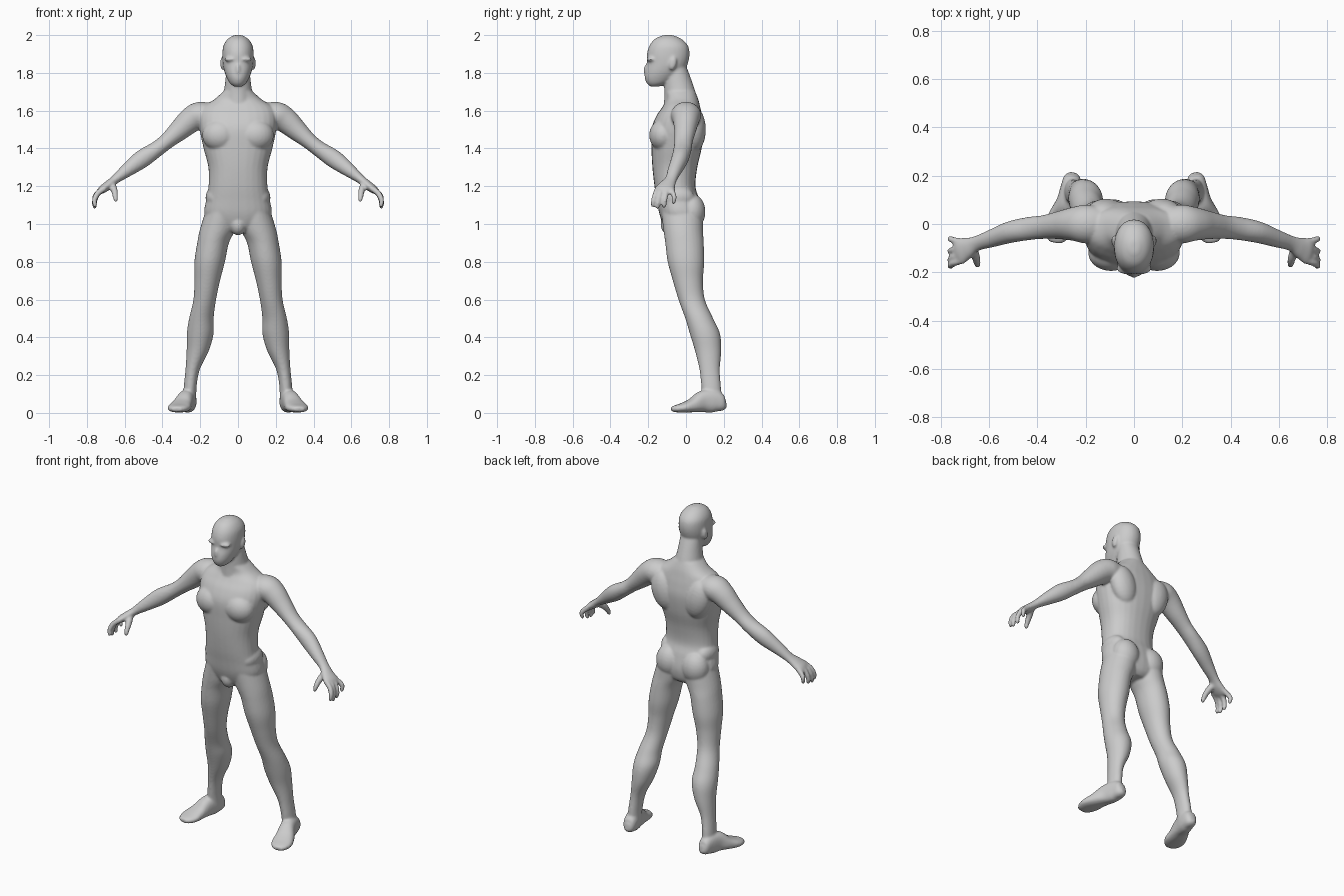
import bpy, bmesh, math
from mathutils import Vector, Matrix

bm = bmesh.new()


def spline(rows, steps=5):
    """Catmull-Rom interpolation of rows of numbers."""
    out = []
    for i in range(len(rows) - 1):
        p = [rows[max(0, min(len(rows) - 1, i + k))] for k in (-1, 0, 1, 2)]
        for j in range(steps):
            t = j / steps
            out.append([0.5 * (2 * b + (c - a) * t + (2 * a - 5 * b + 4 * c - d) * t * t
                               + (3 * b - a - 3 * c + d) * t ** 3) for a, b, c, d in zip(*p)])
    return out + [list(rows[-1])]


def loft(rows, s=1, hint=(0, 1, 0), flat=False, power=2.0, n=28):
    """Tube through rows (x, y, z, half width, half depth along hint)."""
    pts = spline(rows)
    rings = []
    for i, (x, y, z, a, b) in enumerate(pts):
        t = Vector(pts[min(i + 1, len(pts) - 1)][:3]) - Vector(pts[max(i - 1, 0)][:3])
        t = Vector((0, 0, 1)) if flat else t.normalized()
        v = Vector(hint)
        v = (v - t * v.dot(t)).normalized()
        u = v.cross(t)
        ring = []
        for k in range(n):
            c, d = math.cos(2 * math.pi * k / n), math.sin(2 * math.pi * k / n)
            c = math.copysign(abs(c) ** (2 / power), c)
            d = math.copysign(abs(d) ** (2 / power), d)
            co = Vector((x, y, z)) + u * max(a, .002) * c + v * max(b, .002) * d
            ring.append(bm.verts.new((co.x * s, co.y, co.z)))
        rings.append(ring)
    for r, q in zip(rings, rings[1:]):
        for k in range(n):
            bm.faces.new((r[k], r[(k + 1) % n], q[(k + 1) % n], q[k]))
    bm.faces.new(rings[0][::-1])
    bm.faces.new(rings[-1])


def blob(loc, size, s=1, rot=(0, 0, 0)):
    """Ellipsoid muscle mass."""
    m = Matrix.Translation((loc[0] * s, loc[1], loc[2]))
    for axis, ang in zip('XYZ', (rot[0], rot[1] * s, rot[2] * s)):
        m = m @ Matrix.Rotation(math.radians(ang), 4, axis)
    bmesh.ops.create_uvsphere(bm, u_segments=24, v_segments=14, radius=1,
                              matrix=m @ Matrix.Diagonal((*size, 1)))


def upright(rows, power=2.0):
    """Centred tube from rows (z, half width, front y, back y)."""
    loft([(0, (f + b) / 2, z, w, (b - f) / 2) for z, w, f, b in rows], flat=True, power=power)


# torso with trapezius slope
upright([(.955, .06, -.09, .05), (.985, .13, -.115, .075), (1.05, .178, -.14, .085),
         (1.13, .168, -.155, .07), (1.2, .156, -.167, .05), (1.3, .157, -.178, .06),
         (1.4, .182, -.183, .083), (1.5, .203, -.183, .094), (1.57, .205, -.158, .086),
         (1.62, .185, -.125, .075), (1.66, .125, -.105, .065), (1.70, .08, -.11, .05)], 2.3)
# neck
upright([(1.58, .09, -.12, .07), (1.68, .078, -.115, .055), (1.76, .067, -.115, .03),
         (1.84, .06, -.1, .0)])
# head
upright([(1.728, .022, -.19, -.14), (1.745, .043, -.208, -.095), (1.775, .06, -.219, -.05),
         (1.81, .073, -.217, -.01), (1.85, .081, -.207, .01), (1.9, .083, -.207, .019),
         (1.945, .077, -.193, .01), (1.98, .054, -.165, -.025), (2.0, .02, -.12, -.07)], 2.1)
# nose ridge and groin
blob((0, -.203, 1.815), (.014, .022, .035))
blob((0, -.085, 1.0), (.045, .05, .06))

FINGERS = [(-.150, -.172, 0), (-.125, -.147, -.01), (-.10, -.112, -.005), (-.075, -.062, .015)]

for s in (1, -1):
    # arm
    loft([(.13, .0, 1.575, .06, .07), (.2, .0, 1.575, .072, .08), (.25, .0, 1.55, .068, .07),
          (.31, -.005, 1.497, .056, .058), (.375, -.013, 1.44, .043, .049),
          (.43, -.018, 1.397, .042, .048), (.51, -.033, 1.343, .048, .045),
          (.59, -.06, 1.283, .036, .037), (.65, -.08, 1.236, .024, .032),
          (.69, -.10, 1.203, .024, .045), (.72, -.112, 1.182, .021, .055),
          (.737, -.118, 1.168, .013, .045)], s)
    # fingers and thumb
    for y0, y1, dz in FINGERS:
        loft([(.705, y0, 1.19, .015, .014), (.742, (y0 + y1) / 2, 1.163, .016, .014),
              (.76, y1, 1.127 + dz, .014, .013), (.757, y1 - .004, 1.098 + dz, .011, .011),
              (.755, y1 - .004, 1.089 + dz, .004, .004)], s, n=12)
    loft([(.67, -.095, 1.215, .02, .02), (.655, -.135, 1.18, .019, .018),
          (.65, -.16, 1.15, .015, .015), (.647, -.172, 1.125, .011, .011),
          (.647, -.174, 1.117, .004, .004)], s, hint=(1, 0, 0), n=12)
    # leg
    loft([(.085, -.02, 1.06, .09, .11), (.108, -.015, .97, .094, .105),
          (.132, -.008, .9, .084, .102), (.15, .0, .8, .081, .097), (.163, .01, .7, .068, .08),
          (.176, .03, .6, .06, .07), (.194, .07, .5, .065, .074), (.2, .1, .42, .071, .08),
          (.213, .117, .33, .059, .07), (.24, .125, .23, .038, .054),
          (.253, .133, .14, .034, .052), (.256, .14, .06, .035, .05)], s, flat=True)
    # foot
    loft([(.254, .213, .05, .015, .02), (.256, .195, .05, .034, .04),
          (.262, .15, .062, .042, .06), (.277, .09, .06, .045, .058),
          (.297, .035, .04, .055, .038), (.312, -.015, .028, .061, .026),
          (.32, -.055, .022, .048, .019), (.323, -.078, .02, .025, .012)],
         s, hint=(0, 0, 1), power=2.4)
    # muscles: chest, buttock, kneecap, shoulder blade, waist flank
    blob((.095, -.12, 1.47), (.095, .075, .085), s)
    blob((.088, .03, 1.065), (.082, .073, .095), s)
    blob((.173, -.012, .63), (.034, .034, .05), s)
    blob((.115, .045, 1.5), (.08, .06, .12), s, (0, 15, 0))
    blob((.12, -.04, 1.14), (.052, .085, .06), s)
    # ear and brow
    blob((.082, -.07, 1.85), (.012, .02, .036), s, (-12, 0, 0))
    blob((.035, -.183, 1.872), (.038, .026, .013), s)

bmesh.ops.recalc_face_normals(bm, faces=bm.faces)
mesh = bpy.data.meshes.new("body")
bm.to_mesh(mesh)
bm.free()
body = bpy.data.objects.new("body", mesh)
bpy.context.collection.objects.link(body)

# fuse all parts into one smooth skin
fuse = body.modifiers.new("fuse", 'REMESH')
fuse.mode = 'VOXEL'
fuse.voxel_size = .0065
fuse.use_smooth_shade = True
soft = body.modifiers.new("soften", 'SMOOTH')
soft.factor = .5
soft.iterations = 8
